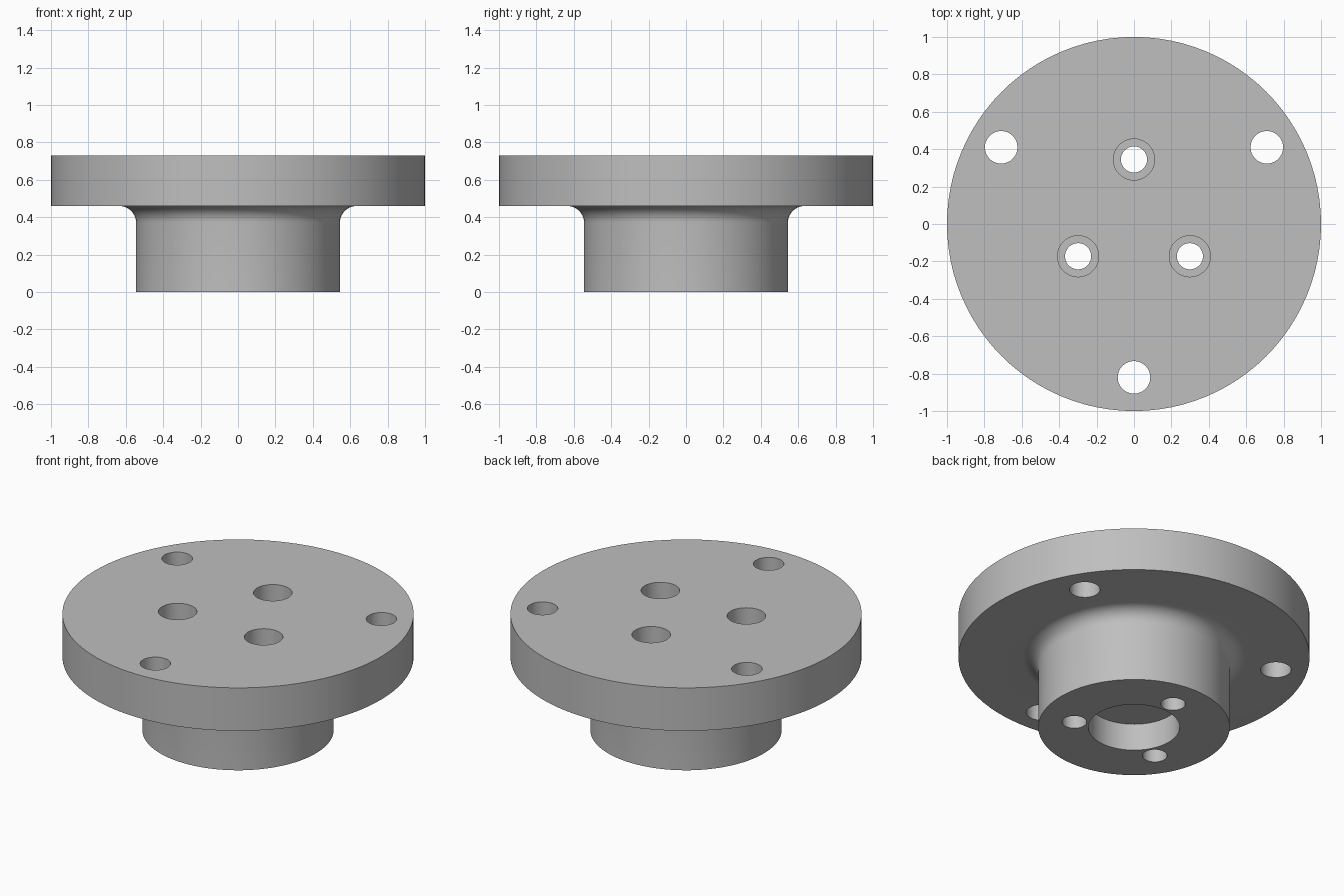
import bpy
import bmesh
from math import cos, sin, pi, radians
from mathutils import Vector, Matrix

cube = bpy.data.objects.get("Cube")
if cube:
    bpy.data.objects.remove(cube, do_unlink=True)

TOP, FLANGE_Z, HUB_R, FILLET = 0.73, 0.46, 0.545, 0.09
BORE_R, BORE_DEPTH = 0.26, 0.17
SINK_DEPTH = 0.15

steel = bpy.data.materials.new("plain grey steel")
steel.use_nodes = True
grey = (0.52, 0.52, 0.52, 1)
steel.diffuse_color = grey
steel.node_tree.nodes["Principled BSDF"].inputs["Base Color"].default_value = grey


def add_object(name, bm):
    mesh = bpy.data.meshes.new(name)
    bm.to_mesh(mesh)
    bm.free()
    obj = bpy.data.objects.new(name, mesh)
    bpy.context.collection.objects.link(obj)
    mesh.materials.append(steel)
    return obj


def lathe(name, profile, steps):
    """Spin an (r, z) profile around the z axis."""
    bm = bmesh.new()
    verts = [bm.verts.new((r, 0, z)) for r, z in profile]
    edges = [bm.edges.new(pair) for pair in zip(verts, verts[1:])]
    bmesh.ops.spin(bm, geom=verts + edges, axis=(0, 0, 1), cent=(0, 0, 0),
                   angle=2 * pi, steps=steps, use_merge=False)
    bmesh.ops.remove_doubles(bm, verts=bm.verts, dist=1e-4)
    bmesh.ops.recalc_face_normals(bm, faces=bm.faces)
    return add_object(name, bm)


def ring_of_holes(bm, radius, ring_radius, start, bottom, top):
    """Three cylinders spaced evenly on a bolt circle."""
    for i in range(3):
        a = radians(start + 120 * i)
        place = Vector((ring_radius * cos(a), ring_radius * sin(a), (bottom + top) / 2))
        bmesh.ops.create_cone(bm, cap_ends=True, segments=48, radius1=radius,
                              radius2=radius, depth=top - bottom,
                              matrix=Matrix.Translation(place))


# Flange and hub with a fillet between them and a blind bore underneath
fillet = [(HUB_R + FILLET * (1 - cos(t)), FLANGE_Z - FILLET * (1 - sin(t)))
          for t in (pi / 2 * i / 10 for i in range(11))]
profile = [(0, BORE_DEPTH), (BORE_R, BORE_DEPTH), (BORE_R, 0), (HUB_R, 0),
           *fillet, (1, FLANGE_Z), (1, TOP), (0, TOP)]
flange = lathe("flanged_hub", profile, 96)

# Through holes in the flange and counterbored holes through the hub
for name, radius, ring, start, bottom in (
        ("flange_holes", 0.087, 0.82, 30, -0.1),
        ("hub_bolt_holes", 0.07, 0.345, 90, -0.1),
        ("counterbores", 0.11, 0.345, 90, TOP - SINK_DEPTH)):
    bm = bmesh.new()
    ring_of_holes(bm, radius, ring, start, bottom, TOP + 0.1)
    cutter = add_object(name, bm)
    cutter.hide_render = True
    mod = flange.modifiers.new(name, 'BOOLEAN')
    mod.operation = 'DIFFERENCE'
    mod.solver = 'EXACT'
    mod.object = cutter
    bpy.context.view_layer.objects.active = flange
    bpy.ops.object.modifier_apply(modifier=name)
    bpy.data.objects.remove(cutter, do_unlink=True)

# Smooth round walls, sharp rims
bpy.ops.object.select_all(action='DESELECT')
flange.select_set(True)
bpy.context.view_layer.objects.active = flange
bpy.ops.object.shade_smooth_by_angle(angle=radians(30))
